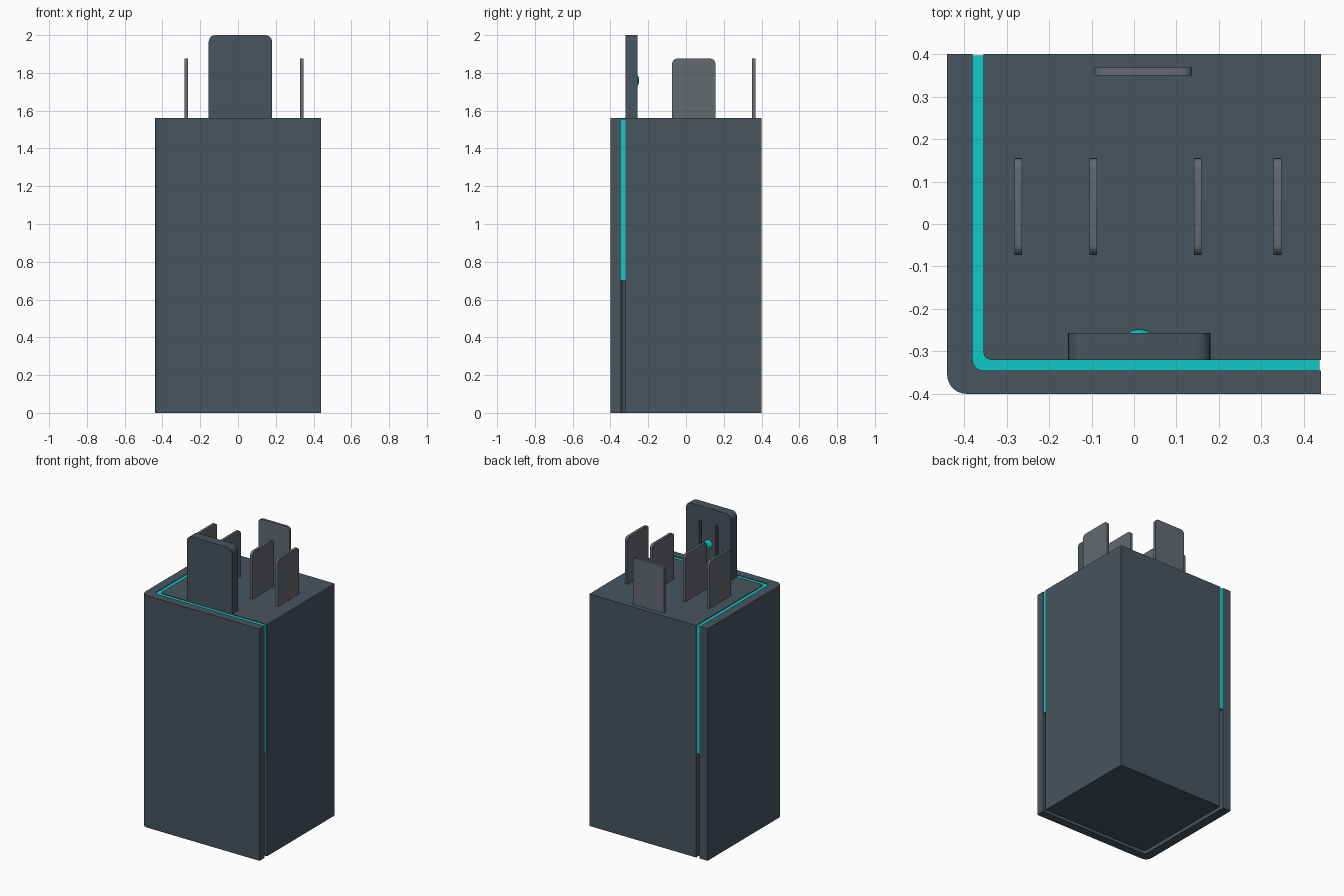
import bpy, bmesh
from math import sin, cos, pi
from mathutils import Vector

if "Cube" in bpy.data.objects:
    bpy.data.objects.remove(bpy.data.objects["Cube"])


def material(name, rgb):
    m = bpy.data.materials.new(name)
    m.diffuse_color = (*rgb, 1)
    m.use_nodes = True
    m.node_tree.nodes["Principled BSDF"].inputs["Base Color"].default_value = m.diffuse_color
    return m


DARK = material("dark_plastic", (0.065, 0.089, 0.114))
METAL = material("grey_metal", (0.13, 0.142, 0.162))
TEAL = material("teal", (0.005, 0.58, 0.58))


def rounded(corners, steps=6):
    """Outline from (x, y, radius) corners; right-angled corners get an arc."""
    out = []
    n = len(corners)
    for i, (x, y, r) in enumerate(corners):
        p = Vector((x, y))
        if r == 0:
            out.append(p)
            continue
        a = (Vector(corners[i - 1][:2]) - p).normalized()
        b = (Vector(corners[(i + 1) % n][:2]) - p).normalized()
        c = p + (a + b) * r
        for k in range(steps + 1):
            t = k / steps * pi / 2
            out.append(c - b * r * cos(t) - a * r * sin(t))
    return out


def prism(name, outline, axis, lo, hi, mat):
    """Extrude a 2D outline along an axis from lo to hi."""
    place = {"x": lambda p, h: (h, p[0], p[1]),
             "y": lambda p, h: (p[0], h, p[1]),
             "z": lambda p, h: (p[0], p[1], h)}[axis]
    bm = bmesh.new()
    low = [bm.verts.new(place(p, lo)) for p in outline]
    top = [bm.verts.new(place(p, hi)) for p in outline]
    bm.faces.new(low)
    bm.faces.new(top)
    for i in range(len(low)):
        j = (i + 1) % len(low)
        bm.faces.new((low[i], low[j], top[j], top[i]))
    bmesh.ops.recalc_face_normals(bm, faces=bm.faces)
    me = bpy.data.meshes.new(name)
    bm.to_mesh(me)
    bm.free()
    me.materials.append(mat)
    ob = bpy.data.objects.new(name, me)
    bpy.context.collection.objects.link(ob)
    return ob


def smooth(ob):
    bpy.ops.object.select_all(action="DESELECT")
    ob.select_set(True)
    bpy.context.view_layer.objects.active = ob
    bpy.ops.object.shade_smooth_by_angle()


def l_shape(x0, y0, r0, x1, y1, r1, xe, ye):
    """L-shaped outline: outer corner (x0, y0), inner corner (x1, y1)."""
    return rounded([(x0, y0, r0), (xe, y0, 0), (xe, y1, 0),
                    (x1, y1, r1), (x1, ye, 0), (x0, ye, 0)])


def plate(a, b, z0, z1, r):
    return rounded([(a, z0, 0), (b, z0, 0), (b, z1, r), (a, z1, r)])


H = 1.56

# Main housing, outer mounting sleeve and the strip between them
smooth(prism("housing", rounded([(-0.355, -0.32, 0.02), (0.44, -0.32, 0),
                                 (0.44, 0.4, 0), (-0.355, 0.4, 0)]), "z", 0, H, DARK))
smooth(prism("mounting_sleeve", l_shape(-0.44, -0.4, 0.045, -0.38, -0.345, 0.025,
                                        0.44, 0.4), "z", 0, H, DARK))
smooth(prism("sleeve_strip", l_shape(-0.38, -0.345, 0.025, -0.355, -0.32, 0.02,
                                     0.437, 0.397), "z", 0.7, H - 0.004, TEAL))

# Blade terminals
for i, x in enumerate((-0.273, -0.096, 0.15, 0.338)):
    smooth(prism(f"side_terminal_{i + 1}", plate(-0.073, 0.155, H - 0.01, 1.875, 0.025),
                 "x", x - 0.009, x + 0.009, METAL))
smooth(prism("back_terminal", plate(-0.093, 0.137, H - 0.01, 1.875, 0.025),
             "y", 0.35, 0.368, METAL))

# Locking tab with two grooves on its inner face
tab = prism("locking_tab", plate(-0.155, 0.18, H - 0.01, 2.0, 0.035), "y", -0.32, -0.257, DARK)
smooth(tab)
for x in (-0.05, 0.075):
    cutter = prism("groove_cutter", plate(x - 0.009, x + 0.009, 1.64, 1.9, 0),
                   "y", -0.29, -0.2, DARK)
    mod = tab.modifiers.new("groove", "BOOLEAN")
    mod.operation = "DIFFERENCE"
    mod.object = cutter
    bpy.context.view_layer.objects.active = tab
    bpy.ops.object.modifier_apply(modifier=mod.name)
    bpy.data.objects.remove(cutter)

# Small catch bump on the tab
bpy.ops.mesh.primitive_uv_sphere_add(segments=20, ring_count=10, radius=1,
                                     location=(0.0125, -0.262, 1.76))
bump = bpy.context.object
bump.name = "catch_bump"
bump.scale = (0.03, 0.014, 0.03)
bump.data.materials.append(TEAL)
smooth(bump)
